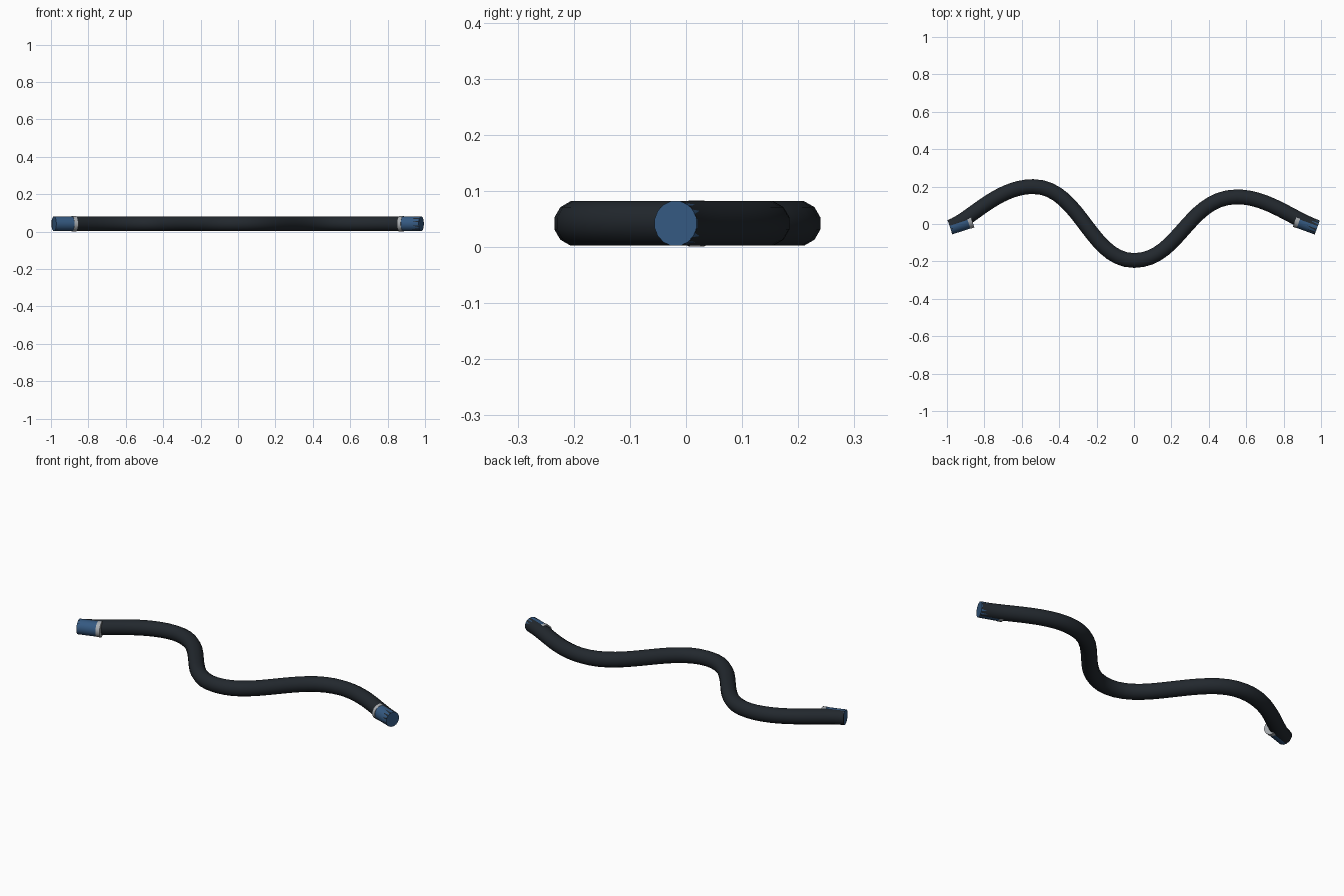
import bpy, bmesh, math
from mathutils import Vector
from mathutils.geometry import interpolate_bezier

if "Cube" in bpy.data.objects:
    bpy.data.objects.remove(bpy.data.objects["Cube"])

ZC = 0.042  # height of the hose axis


def mat(name, rgb):
    m = bpy.data.materials.new(name)
    m.diffuse_color = (*rgb, 1)
    m.use_nodes = True
    m.node_tree.nodes["Principled BSDF"].inputs["Base Color"].default_value = m.diffuse_color
    return m


RUBBER = mat("black_rubber", (0.016, 0.021, 0.027))
BLUE = mat("blue_fitting", (0.035, 0.1, 0.22))
METAL = mat("grey_metal", (0.4, 0.42, 0.44))


def sweep(name, path, radius, sides, material):
    """Capped tube along a flat path, with a flat side facing up."""
    bm = bmesh.new()
    rings = []
    for i, p in enumerate(path):
        t = (path[min(i + 1, len(path) - 1)] - path[max(i - 1, 0)]).normalized()
        side = Vector((-t.y, t.x, 0))
        ring = []
        for k in range(sides):
            a = 2 * math.pi * (k + 0.5) / sides
            ring.append(bm.verts.new(p + side * radius * math.cos(a)
                                     + Vector((0, 0, radius * math.sin(a)))))
        rings.append(ring)
    for a, b in zip(rings, rings[1:]):
        for k in range(sides):
            n = (k + 1) % sides
            bm.faces.new((a[k], a[n], b[n], b[k]))
    bm.faces.new(rings[0])
    bm.faces.new(rings[-1])
    bmesh.ops.recalc_face_normals(bm, faces=bm.faces)
    me = bpy.data.meshes.new(name)
    bm.to_mesh(me)
    bm.free()
    ob = bpy.data.objects.new(name, me)
    bpy.context.collection.objects.link(ob)
    me.materials.append(material)
    bpy.ops.object.select_all(action='DESELECT')
    bpy.context.view_layer.objects.active = ob
    ob.select_set(True)
    bpy.ops.object.shade_smooth_by_angle(angle=math.radians(40))
    return ob


# Hose: Bezier knots as (left handle, point, right handle)
knots = [
    (None, (-0.982, -0.016), (-0.87, 0.025)),
    ((-0.73, 0.2), (-0.54, 0.2), (-0.29, 0.2)),
    ((-0.235, -0.195), (0, -0.195), (0.24, -0.195)),
    ((0.29, 0.145), (0.55, 0.145), (0.71, 0.145)),
    ((0.84, 0.033), (0.978, -0.018), None),
]
path = []
for a, b in zip(knots, knots[1:]):
    pts = interpolate_bezier(*(Vector((*q, ZC)) for q in (a[1], a[2], b[0], b[1])), 16)
    path += pts[(1 if path else 0):]
sweep("hose", path, 0.041, 12, RUBBER)


# End fittings: blue core flush with the hose, grey collar at the inner end
def fitting(side, end, angle):
    d = Vector((math.cos(angle), math.sin(angle), 0))
    e = Vector((*end, ZC))
    sweep(side + "_fitting", [e - d * 0.002, e + d * 0.105], 0.0405, 16, BLUE)
    sweep(side + "_collar", [e + d * 0.1, e + d * 0.122], 0.042, 16, METAL)


fitting("left", (-0.982, -0.017), math.radians(18))
fitting("right", (0.978, -0.018), math.radians(160))
